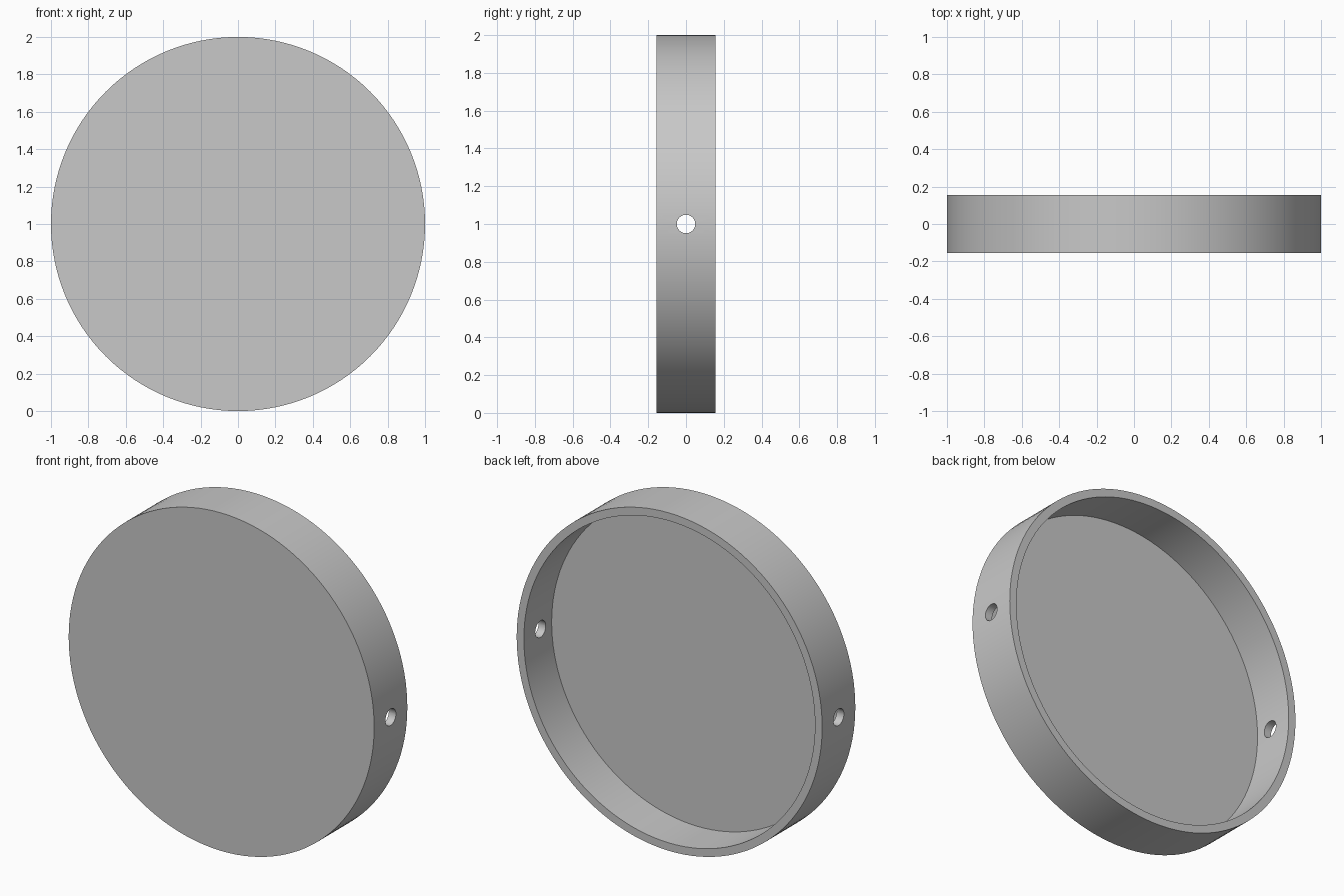
import bpy
import bmesh
import math
from mathutils import Matrix, Vector

cube = bpy.data.objects.get("Cube")
if cube:
    bpy.data.objects.remove(cube, do_unlink=True)

RADIUS, HALF_DEPTH = 1.0, 0.155
WALL, FLOOR = 0.047, 0.05
HOLE_RADIUS = 0.049
SEGMENTS = 128

grey = bpy.data.materials.new("plain_grey")
grey.use_nodes = True
colour = (0.58, 0.58, 0.58, 1)
grey.diffuse_color = colour
grey.node_tree.nodes["Principled BSDF"].inputs["Base Color"].default_value = colour


def add_object(name, bm):
    mesh = bpy.data.meshes.new(name)
    bmesh.ops.recalc_face_normals(bm, faces=bm.faces)
    bm.to_mesh(mesh)
    bm.free()
    mesh.materials.append(grey)
    obj = bpy.data.objects.new(name, mesh)
    bpy.context.collection.objects.link(obj)
    return obj


# Shallow round dish: closed front, open back, axis along y
bm = bmesh.new()
inner = RADIUS - WALL
floor_y = FLOOR - HALF_DEPTH
profile = [(RADIUS, -HALF_DEPTH), (RADIUS, HALF_DEPTH),
           (inner, HALF_DEPTH), (inner, floor_y)]
rings = []
for r, y in profile:
    angles = [math.tau * i / SEGMENTS for i in range(SEGMENTS)]
    rings.append([bm.verts.new((r * math.cos(a), y, RADIUS + r * math.sin(a)))
                  for a in angles])
for a, b in zip(rings, rings[1:]):
    for i in range(SEGMENTS):
        j = (i + 1) % SEGMENTS
        bm.faces.new((a[i], a[j], b[j], b[i]))
bm.faces.new(rings[0])
bm.faces.new(rings[-1])
dish = add_object("round_dish", bm)

# Cutter for the two side holes
bm = bmesh.new()
bmesh.ops.create_cone(
    bm, cap_ends=True, segments=32, radius1=HOLE_RADIUS, radius2=HOLE_RADIUS,
    depth=3, matrix=Matrix.Translation(Vector((0, 0, RADIUS)))
    @ Matrix.Rotation(math.pi / 2, 4, 'Y'))
cutter = add_object("side_hole_cutter", bm)
cutter.hide_render = True

# Cut the holes, then remove the cutter
for obj in bpy.context.selected_objects:
    obj.select_set(False)
bpy.context.view_layer.objects.active = dish
dish.select_set(True)
cut = dish.modifiers.new("side_holes", 'BOOLEAN')
cut.operation = 'DIFFERENCE'
cut.solver = 'EXACT'
cut.object = cutter
bpy.ops.object.modifier_apply(modifier=cut.name)
bpy.data.objects.remove(cutter, do_unlink=True)

bpy.ops.object.shade_smooth_by_angle(angle=math.radians(30))
